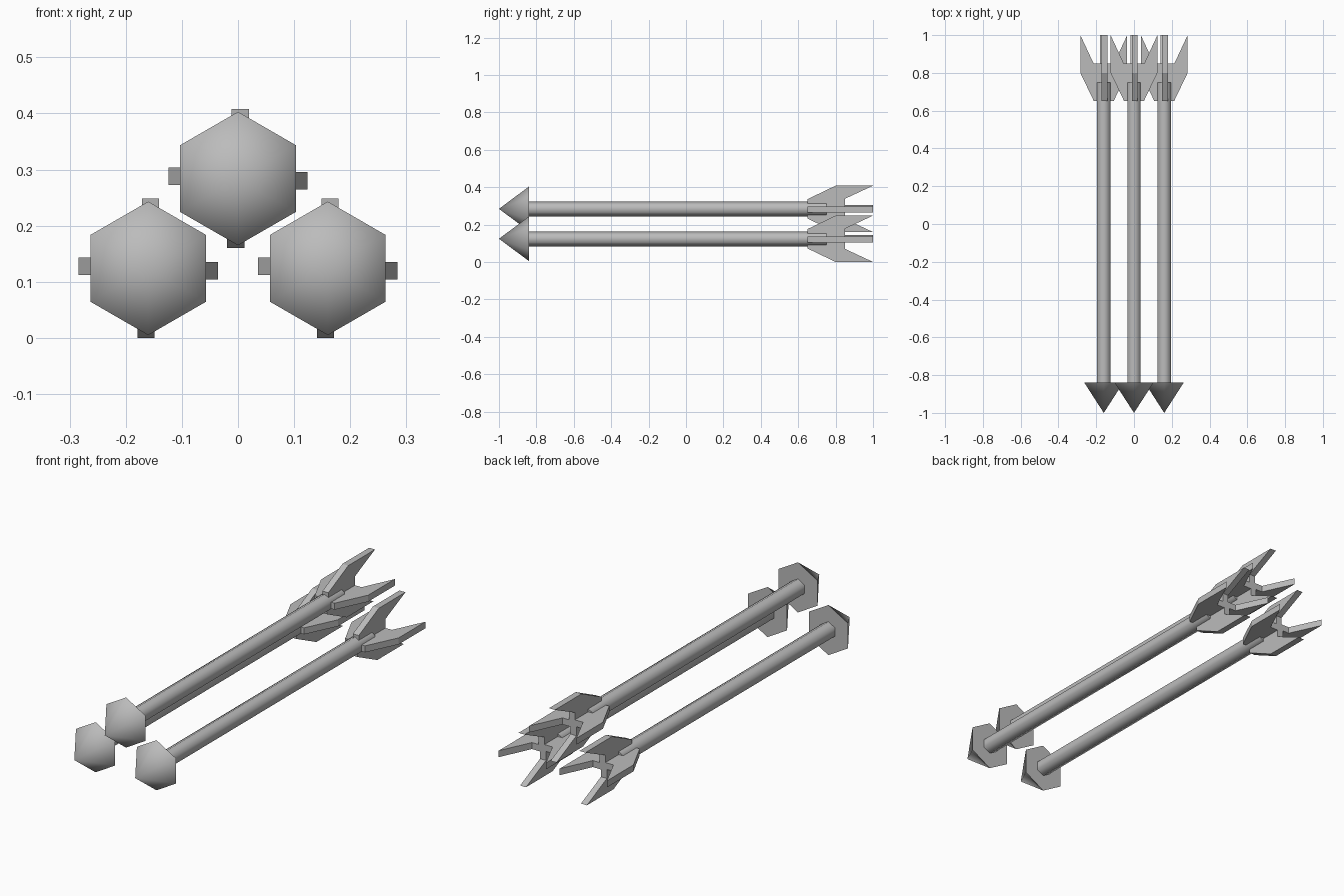
import bpy, bmesh, math
from mathutils import Matrix

if "Cube" in bpy.data.objects:
    bpy.data.objects.remove(bpy.data.objects["Cube"])

grey = bpy.data.materials.new("plain_grey")
grey.diffuse_color = (0.5, 0.5, 0.5, 1)
grey.use_nodes = True
grey.node_tree.nodes["Principled BSDF"].inputs["Base Color"].default_value = grey.diffuse_color


def finish(bm, name, loc, smooth=True):
    bmesh.ops.recalc_face_normals(bm, faces=bm.faces)
    me = bpy.data.meshes.new(name)
    bm.to_mesh(me)
    bm.free()
    me.materials.append(grey)
    ob = bpy.data.objects.new(name, me)
    ob.location = loc
    bpy.context.collection.objects.link(ob)
    if smooth:
        bpy.ops.object.select_all(action='DESELECT')
        ob.select_set(True)
        bpy.context.view_layer.objects.active = ob
        bpy.ops.object.shade_smooth_by_angle(angle=math.radians(65))
    return ob


def hexagon(bm, r, y):
    # six-sided ring around the y axis, one corner straight up
    return [bm.verts.new((r * math.sin(i * math.pi / 3), y, r * math.cos(i * math.pi / 3)))
            for i in range(6)]


def shaft(loc):
    bm = bmesh.new()
    a, b = hexagon(bm, 0.04, -0.84), hexagon(bm, 0.04, 0.75)
    for i in range(6):
        j = (i + 1) % 6
        bm.faces.new((a[i], a[j], b[j], b[i]))
    bm.faces.new(a)
    bm.faces.new(b)
    finish(bm, "arrow_shaft", loc)


def head(loc):
    bm = bmesh.new()
    base = hexagon(bm, 0.119, -0.84)
    tip = bm.verts.new((0, -1, 0))
    for i in range(6):
        bm.faces.new((base[i], base[(i + 1) % 6], tip))
    bm.faces.new(base)
    finish(bm, "arrow_head", loc)


# swept feather outline as (y, distance from the axis)
FEATHER = [(0.65, 0), (0.65, 0.052), (0.8, 0.124), (1, 0.124), (0.85, 0.054), (0.85, 0)]


def feathers(loc):
    # four feathers set slightly off centre like a pinwheel
    for k in range(4):
        bm = bmesh.new()
        f = bm.faces.new([bm.verts.new((-0.0115, y, r)) for y, r in FEATHER])
        ext = bmesh.ops.extrude_face_region(bm, geom=[f])
        vs = [g for g in ext["geom"] if isinstance(g, bmesh.types.BMVert)]
        bmesh.ops.translate(bm, verts=vs, vec=(0.031, 0, 0))
        bm.transform(Matrix.Rotation(k * math.pi / 2, 4, 'Y'))
        finish(bm, "arrow_feather", loc, smooth=False)


# bundle: two arrows below, one resting between them
for x, z in ((-0.16, 0.124), (0.16, 0.124), (0, 0.284)):
    for part in (shaft, head, feathers):
        part((x, 0, z))
